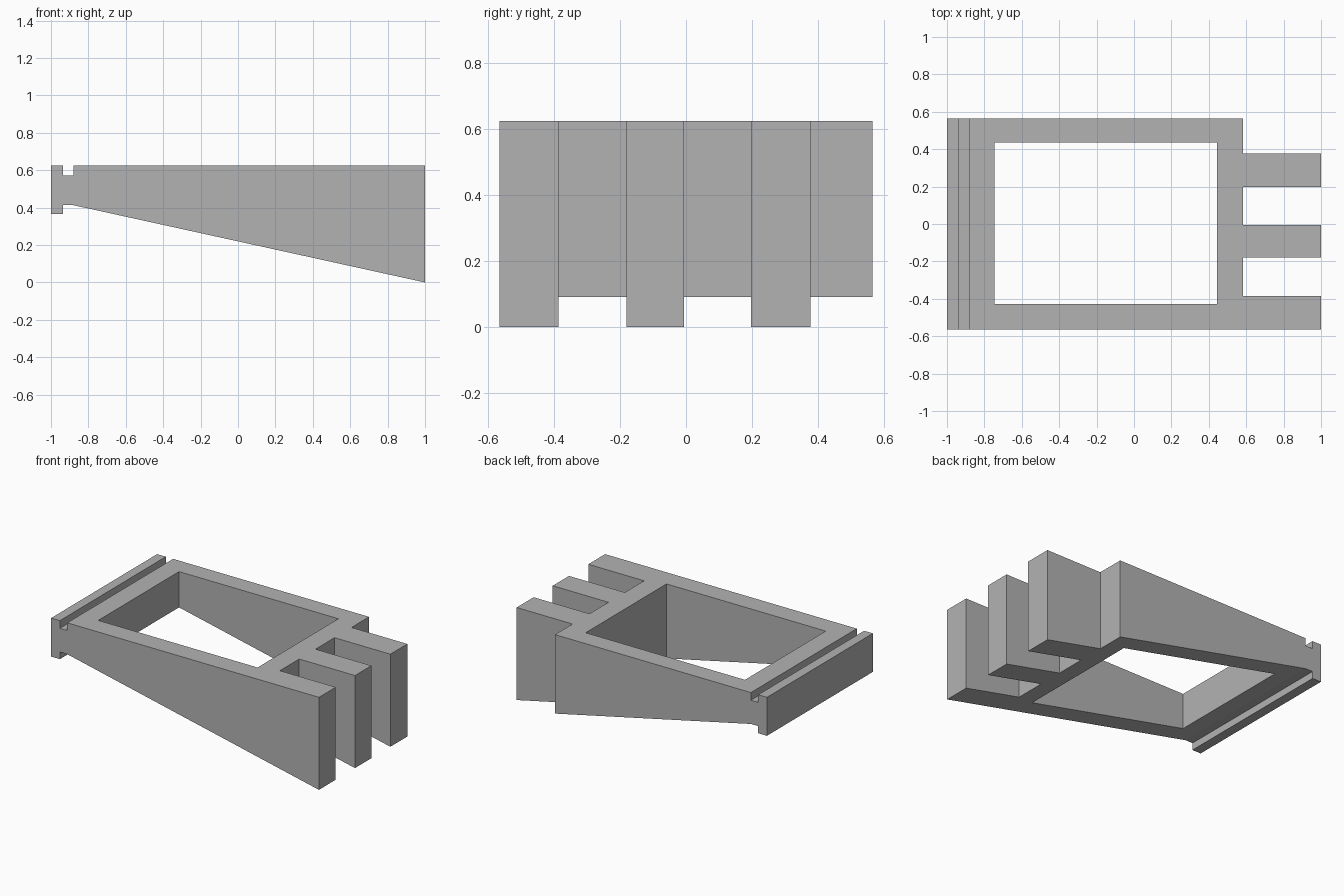
import bpy
import bmesh

cube = bpy.data.objects.get("Cube")
if cube:
    bpy.data.objects.remove(cube, do_unlink=True)

grey = bpy.data.materials.new("plain grey")
grey.use_nodes = True
COLOUR = (0.45, 0.45, 0.45, 1)
grey.diffuse_color = COLOUR
grey.node_tree.nodes["Principled BSDF"].inputs["Base Color"].default_value = COLOUR

BACK, FRONT, TOP = 0.565, -0.565, 0.625


def prism(name, outline, vector):
    """Extrude a closed outline of 3D points along a vector."""
    bm = bmesh.new()
    face = bm.faces.new([bm.verts.new(p) for p in outline])
    new = bmesh.ops.extrude_face_region(bm, geom=[face])["geom"]
    bmesh.ops.translate(bm, vec=vector,
                        verts=[v for v in new if isinstance(v, bmesh.types.BMVert)])
    bmesh.ops.recalc_face_normals(bm, faces=bm.faces)
    mesh = bpy.data.meshes.new(name)
    bm.to_mesh(mesh)
    bm.free()
    mesh.materials.append(grey)
    obj = bpy.data.objects.new(name, mesh)
    bpy.context.collection.objects.link(obj)
    return obj


def cut(target, name, x0, x1, y0, y1):
    """Cut a vertical rectangular opening right through the target."""
    corners = [(x0, y0, -1), (x1, y0, -1), (x1, y1, -1), (x0, y1, -1)]
    cutter = prism(name, corners, (0, 0, 3))
    cutter.hide_render = True
    cutter.hide_set(True)
    cutter.display_type = 'WIRE'
    mod = target.modifiers.new(name, 'BOOLEAN')
    mod.operation = 'DIFFERENCE'
    mod.solver = 'EXACT'
    mod.object = cutter


# Wedge side profile with the grooved end lip
profile = [(-1, 0.365), (-0.935, 0.365), (-0.935, 0.413), (-0.88, 0.413),
           (1, 0), (1, TOP), (-0.88, TOP), (-0.88, 0.573),
           (-0.935, 0.573), (-0.935, TOP), (-1, TOP)]
frame = prism("wedge_frame", [(x, FRONT, z) for x, z in profile],
              (0, BACK - FRONT, 0))

# Central window
cut(frame, "window_cutter", -0.745, 0.445, -0.427, 0.435)

# Gaps that leave three fingers at the tall end
for i, (y0, y1) in enumerate([(-0.386, -0.18), (-0.006, 0.197), (0.378, 0.8)]):
    cut(frame, f"finger_gap_cutter_{i + 1}", 0.583, 1.2, y0, y1)

# Apply the cuts and remove the cutters
bpy.context.view_layer.objects.active = frame
for mod in list(frame.modifiers):
    cutter = mod.object
    bpy.ops.object.modifier_apply(modifier=mod.name)
    bpy.data.objects.remove(cutter, do_unlink=True)
